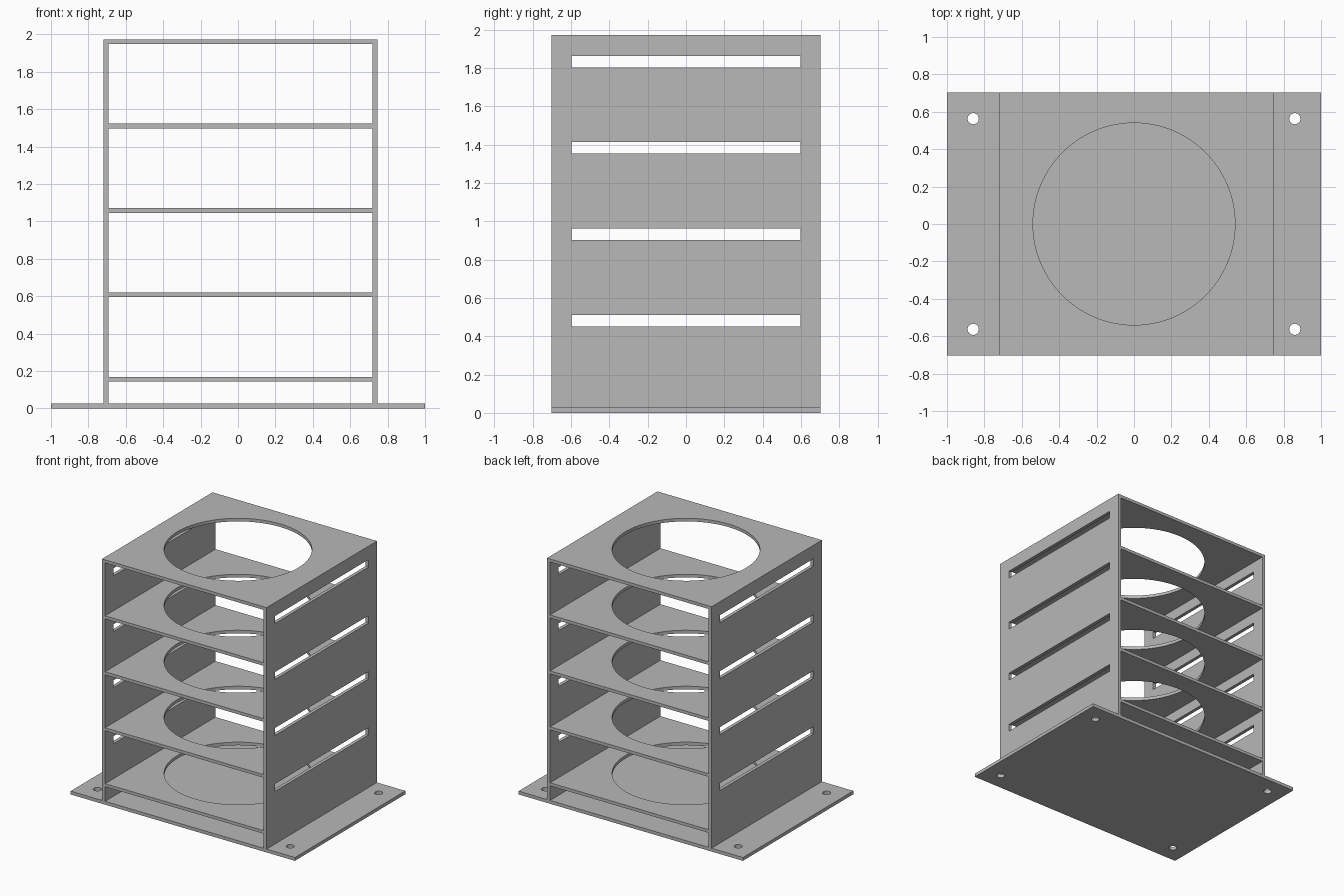
import bpy
import bmesh
from mathutils import Matrix, Vector

default = bpy.data.objects.get("Cube")
if default:
    bpy.data.objects.remove(default, do_unlink=True)

grey = bpy.data.materials.new("plain_grey")
grey.use_nodes = True
colour = (0.48, 0.48, 0.48, 1)
grey.diffuse_color = colour
grey.node_tree.nodes["Principled BSDF"].inputs["Base Color"].default_value = colour

# Main dimensions
DEPTH = 1.406
HEIGHT = 1.973
WALL = 0.027
SHELF = 0.025
PITCH = 0.451
LEFT_IN, RIGHT_IN = 0.72, -0.693


def add_object(name, bm):
    mesh = bpy.data.meshes.new(name)
    bm.to_mesh(mesh)
    bm.free()
    mesh.materials.append(grey)
    obj = bpy.data.objects.new(name, mesh)
    bpy.context.collection.objects.link(obj)
    return obj


def box(name, low, high):
    low, high = Vector(low), Vector(high)
    bm = bmesh.new()
    place = Matrix.Translation((low + high) / 2) @ Matrix.Diagonal((*(high - low), 1))
    bmesh.ops.create_cube(bm, size=1, matrix=place)
    return add_object(name, bm)


def cylinder(name, x, y, z, radius, sides):
    bm = bmesh.new()
    bmesh.ops.create_cone(bm, cap_ends=True, segments=sides, radius1=radius,
                          radius2=radius, depth=0.2, matrix=Matrix.Translation((x, y, z)))
    return add_object(name, bm)


def cut(obj, cutters):
    """Cut each shape out of the plate, then discard the cutters."""
    for cutter in cutters:
        cutter.hide_render = True
        mod = obj.modifiers.new("cut", "BOOLEAN")
        mod.operation = "DIFFERENCE"
        mod.solver = "EXACT"
        mod.object = cutter
    graph = bpy.context.evaluated_depsgraph_get()
    mesh = bpy.data.meshes.new_from_object(obj.evaluated_get(graph))
    obj.modifiers.clear()
    obj.data = mesh
    for cutter in cutters:
        bpy.data.objects.remove(cutter, do_unlink=True)


half = DEPTH / 2

# Base plate with four screw holes
base = box("base_plate", (-1, -half, 0), (1, half, WALL))
cut(base, [cylinder("screw_hole", x, y, 0, 0.03, 32)
           for x in (-0.86, 0.86) for y in (-0.563, 0.563)])

# Side walls, each with four long slots
for name, x in (("left_wall", LEFT_IN), ("right_wall", RIGHT_IN - WALL)):
    wall = box(name, (x, -half, WALL), (x + WALL, half, HEIGHT))
    slots = []
    for i in range(4):
        z = 0.451 + i * PITCH
        slots.append(box("slot", (x - 0.1, -0.598, z), (x + 0.1, 0.598, z + 0.06)))
    cut(wall, slots)

# Five shelves with a large round opening, the last one forming the top
for i in range(5):
    top = HEIGHT - (4 - i) * PITCH
    shelf = box("top_plate" if i == 4 else f"shelf_{i + 1}",
                (RIGHT_IN, -half, top - SHELF), (LEFT_IN, half, top))
    cut(shelf, [cylinder("opening", 0, 0, top, 0.54, 96)])
